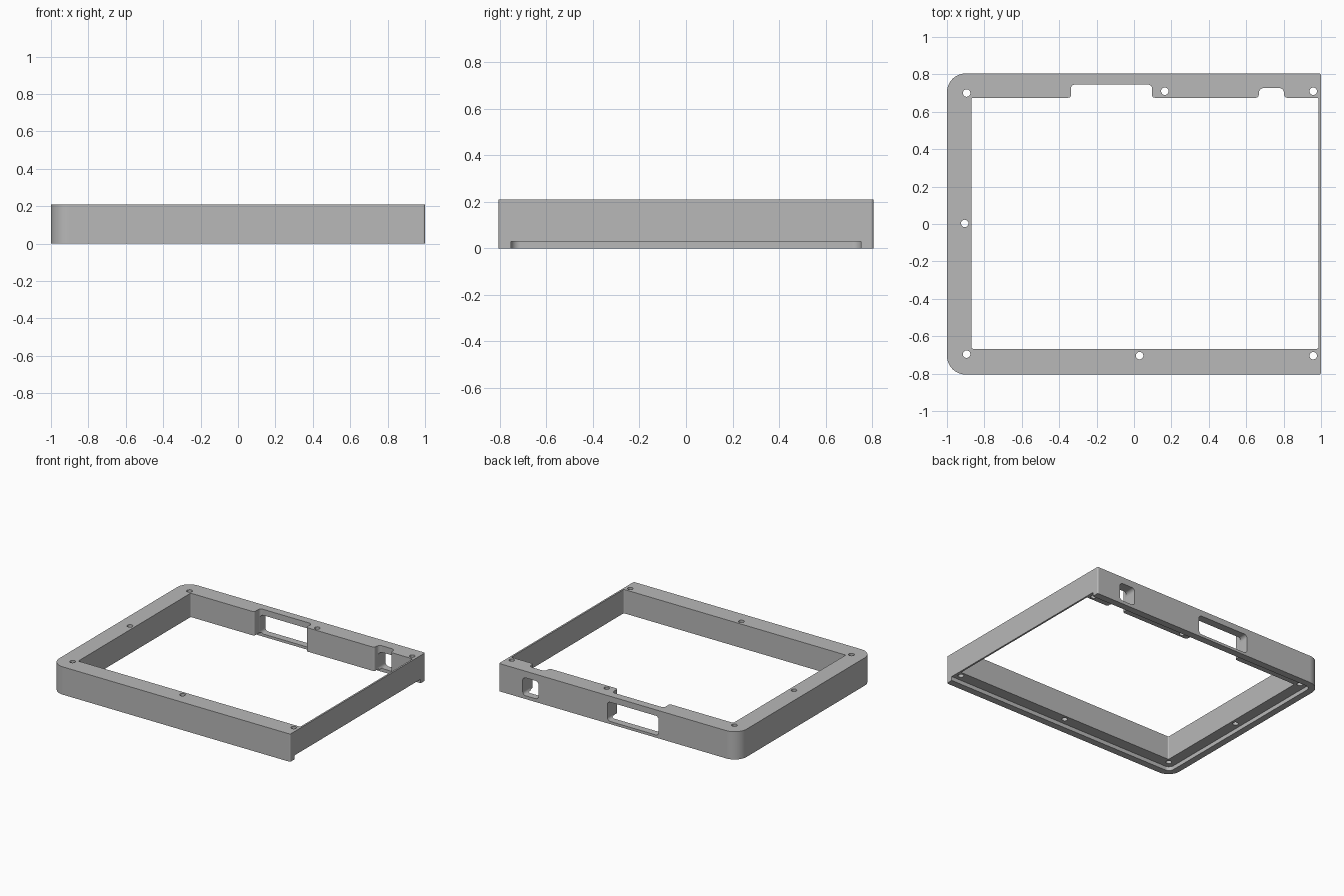
import bpy
import bmesh
import math
from mathutils import Vector

cube = bpy.data.objects.get("Cube")
if cube:
    bpy.data.objects.remove(cube, do_unlink=True)

grey = bpy.data.materials.new("plain_grey")
grey.use_nodes = True
colour = (0.48, 0.48, 0.48, 1)
grey.diffuse_color = colour
grey.node_tree.nodes["Principled BSDF"].inputs["Base Color"].default_value = colour

HEIGHT = 0.21


def fillet(corners, steps=8):
    """Turn (x, y, radius) corners into a rounded outline."""
    outline = []
    for i, (x, y, r) in enumerate(corners):
        p = Vector((x, y))
        a = (Vector(corners[i - 1][:2]) - p).normalized()
        b = (Vector(corners[(i + 1) % len(corners)][:2]) - p).normalized()
        if r == 0:
            outline.append(p)
            continue
        # All corners are right angles, so the arc centre lies along a + b
        for k in range(steps + 1):
            t = math.pi / 2 * k / steps
            outline.append(p + r * (a * (1 - math.sin(t)) + b * (1 - math.cos(t))))
    return outline


def rect(x0, x1, y0, y1, left_r, right_r):
    return fillet([(x0, y0, left_r), (x1, y0, right_r),
                   (x1, y1, right_r), (x0, y1, left_r)])


def prism(name, outline, low, high, along_y=False):
    """Extrude an outline along z, or along y for openings in the back wall."""
    bm = bmesh.new()
    place = (lambda p, d: (p.x, d, p.y)) if along_y else (lambda p, d: (p.x, p.y, d))
    bottom = bm.faces.new([bm.verts.new(place(p, low)) for p in outline])
    new = bmesh.ops.extrude_face_region(bm, geom=[bottom])["geom"]
    shift = (0, high - low, 0) if along_y else (0, 0, high - low)
    bmesh.ops.translate(bm, vec=shift,
                        verts=[g for g in new if isinstance(g, bmesh.types.BMVert)])
    bmesh.ops.recalc_face_normals(bm, faces=bm.faces)
    mesh = bpy.data.meshes.new(name)
    bm.to_mesh(mesh)
    bm.free()
    obj = bpy.data.objects.new(name, mesh)
    bpy.context.collection.objects.link(obj)
    mesh.materials.append(grey)
    return obj


def cut(target, cutter):
    mod = target.modifiers.new("cut", "BOOLEAN")
    mod.operation = "DIFFERENCE"
    mod.solver = "EXACT"
    mod.object = cutter
    bpy.context.view_layer.objects.active = target
    bpy.ops.object.modifier_apply(modifier=mod.name)
    bpy.data.objects.remove(cutter, do_unlink=True)


# Outer body, with large rounded corners on one side
frame = prism("frame", rect(-1, 1, -0.805, 0.805, 0.1, 0.01), 0, HEIGHT)

# Central opening, with two notches in the back wall
notches = [(0.667, 0.803, 0.728, 0.03), (-0.337, 0.096, 0.745, 0.02)]
back, front, left, right = 0.675, -0.667, -0.868, 0.987
opening = [(left, front, 0.008), (right, front, 0.008), (right, back, 0.008)]
for x0, x1, depth, r in notches:
    opening += [(x1, back, 0.015), (x1, depth, r), (x0, depth, r), (x0, back, 0.015)]
opening.append((left, back, 0.008))
cut(frame, prism("opening_cutter", fillet(opening), -0.1, 0.4))

# Shallow step under the frame, open through the thin wall
cut(frame, prism("step_cutter", rect(-0.95, 1.2, -0.752, 0.752, 0.04, 0), -0.1, 0.03))

# Port windows through the back wall
for (x0, x1, _, _), (z0, z1) in zip(notches, [(0.025, 0.16), (0.02, 0.165)]):
    cut(frame, prism("port_cutter", rect(x0 + 0.002, x1 - 0.002, z0, z1, 0.025, 0.025),
                     0.7, 0.9, along_y=True))

# Screw holes
for x, y in [(-0.895, 0.7), (0.165, 0.71), (0.958, 0.71), (-0.905, 0.003),
             (-0.895, -0.696), (0.03, -0.704), (0.958, -0.704)]:
    circle = [Vector((x + 0.02 * math.cos(k * math.tau / 24),
                      y + 0.02 * math.sin(k * math.tau / 24))) for k in range(24)]
    cut(frame, prism("screw_cutter", circle, -0.1, 0.4))

# Smooth fillets, crisp flat faces
bpy.ops.object.select_all(action="DESELECT")
frame.select_set(True)
bpy.context.view_layer.objects.active = frame
bpy.ops.object.shade_smooth_by_angle(angle=math.radians(30))
weighted = frame.modifiers.new("weighted_normals", "WEIGHTED_NORMAL")
weighted.keep_sharp = True
